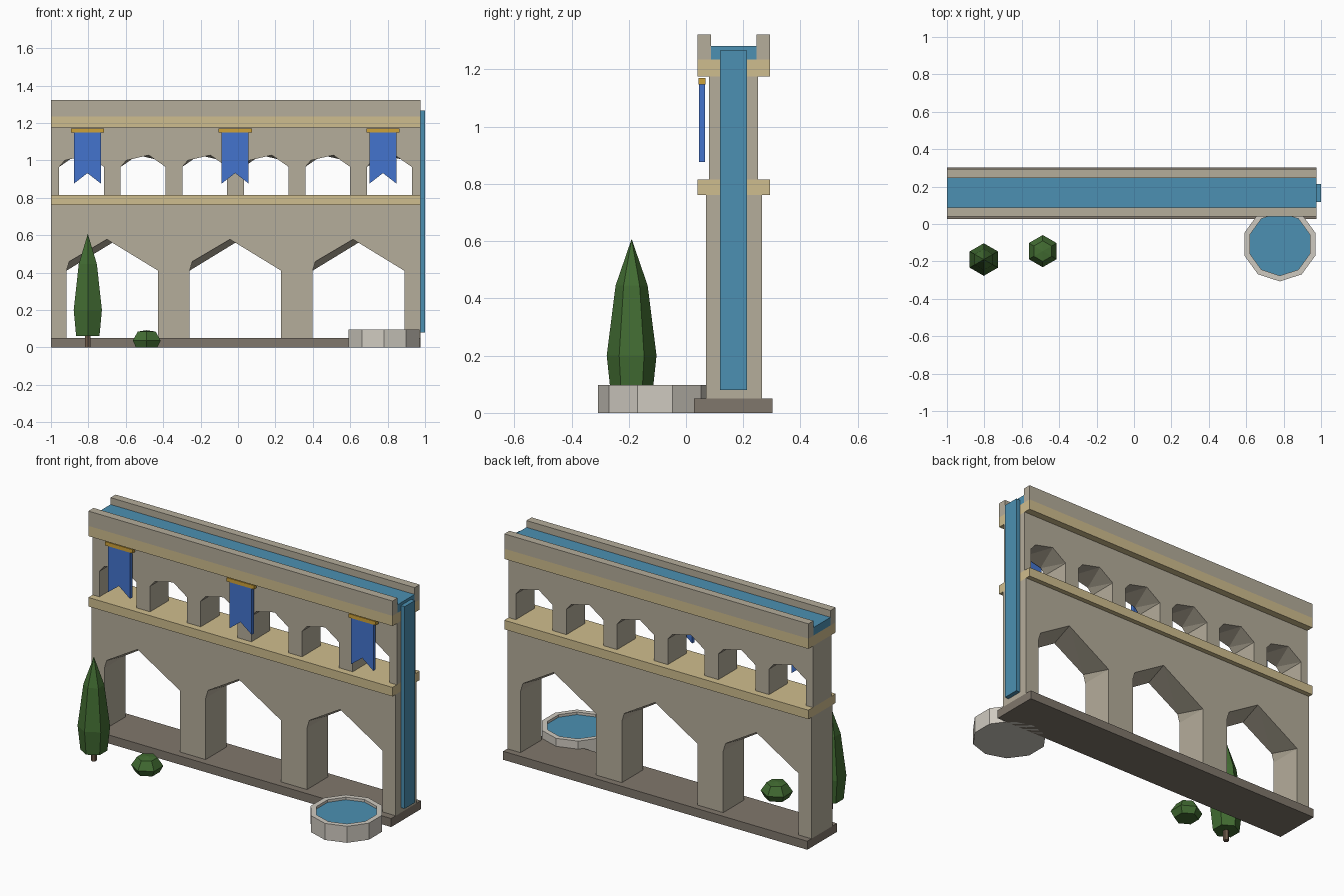
import bpy, bmesh, math
from mathutils import Matrix

cube = bpy.data.objects.get("Cube")
if cube:
    bpy.data.objects.remove(cube, do_unlink=True)


def material(name, rgb):
    lin = [((c / 255 + 0.055) / 1.055) ** 2.4 for c in rgb] + [1]
    m = bpy.data.materials.new(name)
    m.use_nodes = True
    m.diffuse_color = lin
    bsdf = m.node_tree.nodes["Principled BSDF"]
    bsdf.inputs["Base Color"].default_value = lin
    bsdf.inputs["Roughness"].default_value = 0.9
    return m


stone = material("warm stone", (181, 173, 155))
trim = material("sand trim", (207, 189, 142))
footing = material("dark stone", (128, 119, 108))
marble = material("pale stone", (207, 202, 192))
water = material("water blue", (76, 144, 178))
cloth = material("banner blue", (68, 116, 206))
gold = material("gold", (206, 162, 58))
leaf = material("leaf green", (66, 108, 50))
bark = material("bark", (112, 92, 76))


def finish(name, bm, mat):
    bmesh.ops.recalc_face_normals(bm, faces=bm.faces)
    me = bpy.data.meshes.new(name)
    bm.to_mesh(me)
    bm.free()
    ob = bpy.data.objects.new(name, me)
    bpy.context.collection.objects.link(ob)
    if mat:
        me.materials.append(mat)
    return ob


def box(name, mat, x, y, z):
    bm = bmesh.new()
    size = [b - a for a, b in (x, y, z)]
    mid = [(a + b) / 2 for a, b in (x, y, z)]
    bmesh.ops.create_cube(bm, size=1, matrix=Matrix.Translation(mid) @ Matrix.Diagonal(size + [1]))
    return finish(name, bm, mat)


def lathe(name, mat, x, y, profile, sides):
    """Stack of polygon rings (radius, z), corner facing the front; radius 0 is a tip."""
    bm = bmesh.new()
    rings = []
    for r, z in profile:
        count = sides if r else 1
        angles = [2 * math.pi * i / sides - math.pi / 2 for i in range(count)]
        rings.append([bm.verts.new((x + r * math.cos(a), y + r * math.sin(a), z)) for a in angles])
    for low, high in zip(rings, rings[1:]):
        for i in range(sides):
            j = (i + 1) % sides
            if len(high) == 1:
                bm.faces.new((low[i], low[j], high[0]))
            else:
                bm.faces.new((low[i], low[j], high[j], high[i]))
    for ring in (rings[0], rings[-1]):
        if len(ring) > 1:
            bm.faces.new(ring)
    return finish(name, bm, mat)


def cut_arches(wall, centres, crown, floor, y):
    """Skewed arches: the back outline mirrors the front one."""
    bm = bmesh.new()
    half = crown[-1][0]
    outline = [(-half, floor)] + crown + [(half, floor)]
    for cx in centres:
        verts = [bm.verts.new((cx + side * px, py, pz))
                 for side, py in ((1, y[0] - 0.002), (-1, y[1] + 0.002)) for px, pz in outline]
        bmesh.ops.convex_hull(bm, input=verts)
    cutter = finish("arch_cutter", bm, None)
    cutter.hide_render = True
    mod = wall.modifiers.new("arches", "BOOLEAN")
    mod.operation = "DIFFERENCE"
    mod.solver = "EXACT"
    mod.object = cutter
    bpy.context.view_layer.objects.active = wall
    bpy.ops.object.modifier_apply(modifier=mod.name)
    bpy.data.objects.remove(cutter, do_unlink=True)


# Arcaded wall in two tiers
span = (-1.0, 0.975)
ledge = (0.04, 0.293)
box("footing", footing, span, (0.028, 0.303), (0, 0.05))
lower_y, upper_y = (0.07, 0.265), (0.08, 0.252)
lower = box("lower_wall", stone, span, lower_y, (0.05, 0.762))
cut_arches(lower, [-0.672 + 0.658 * i for i in range(3)],
           [(-0.245, 0.41), (-0.23, 0.46), (-0.03, 0.578), (0.245, 0.41)], 0, lower_y)
box("lower_cornice", trim, span, ledge, (0.762, 0.815))
upper = box("upper_wall", stone, span, upper_y, (0.815, 1.175))
cut_arches(upper, [-0.836 + 0.329 * i for i in range(6)],
           [(-0.12, 0.965), (-0.09, 1.0), (0.03, 1.028), (0.12, 0.965)], 0.78, upper_y)
box("upper_cornice", trim, span, ledge, (1.175, 1.235))

# Water channel and cascade
box("front_parapet", stone, span, (0.04, 0.088), (1.235, 1.322))
box("back_parapet", stone, span, (0.246, 0.293), (1.235, 1.322))
box("channel_water", water, span, (0.088, 0.246), (1.235, 1.282))
box("cascade", water, (0.965, 1.0), (0.118, 0.213), (0.08, 1.266))

# Banners on rods
for i, cx in enumerate((-0.805, -0.015, 0.775)):
    bm = bmesh.new()
    shape = [(-0.072, 1.15), (-0.072, 0.876), (0, 0.932), (0.072, 0.876), (0.072, 1.15)]
    face = bm.faces.new([bm.verts.new((cx + px, 0.045, pz)) for px, pz in shape])
    ext = bmesh.ops.extrude_face_region(bm, geom=[face])
    bmesh.ops.translate(bm, vec=(0, 0.022, 0),
                        verts=[v for v in ext["geom"] if isinstance(v, bmesh.types.BMVert)])
    finish(f"banner_{i + 1}", bm, cloth)
    box(f"banner_rod_{i + 1}", gold, (cx - 0.089, cx + 0.089), (0.043, 0.068), (1.148, 1.17))

# Ten-sided pool with a sunken water surface
pool = (0.78, -0.108)
lathe("pool_basin", marble, *pool, [(0.199, 0), (0.199, 0.097), (0.168, 0.097), (0.168, 0.06)], 10)
lathe("pool_water", water, *pool, [(0.168, 0.062), (0.168, 0.082)], 10)

# Planting
lathe("cypress_trunk", bark, -0.803, -0.19, [(0.016, 0), (0.016, 0.08)], 6)
lathe("cypress_leaves", leaf, -0.803, -0.19,
      [(0.072, 0.06), (0.087, 0.2), (0.056, 0.445), (0, 0.608)], 6)
lathe("bush", leaf, -0.488, -0.145, [(0.066, 0), (0.086, 0.037), (0.055, 0.085), (0, 0.092)], 6)
